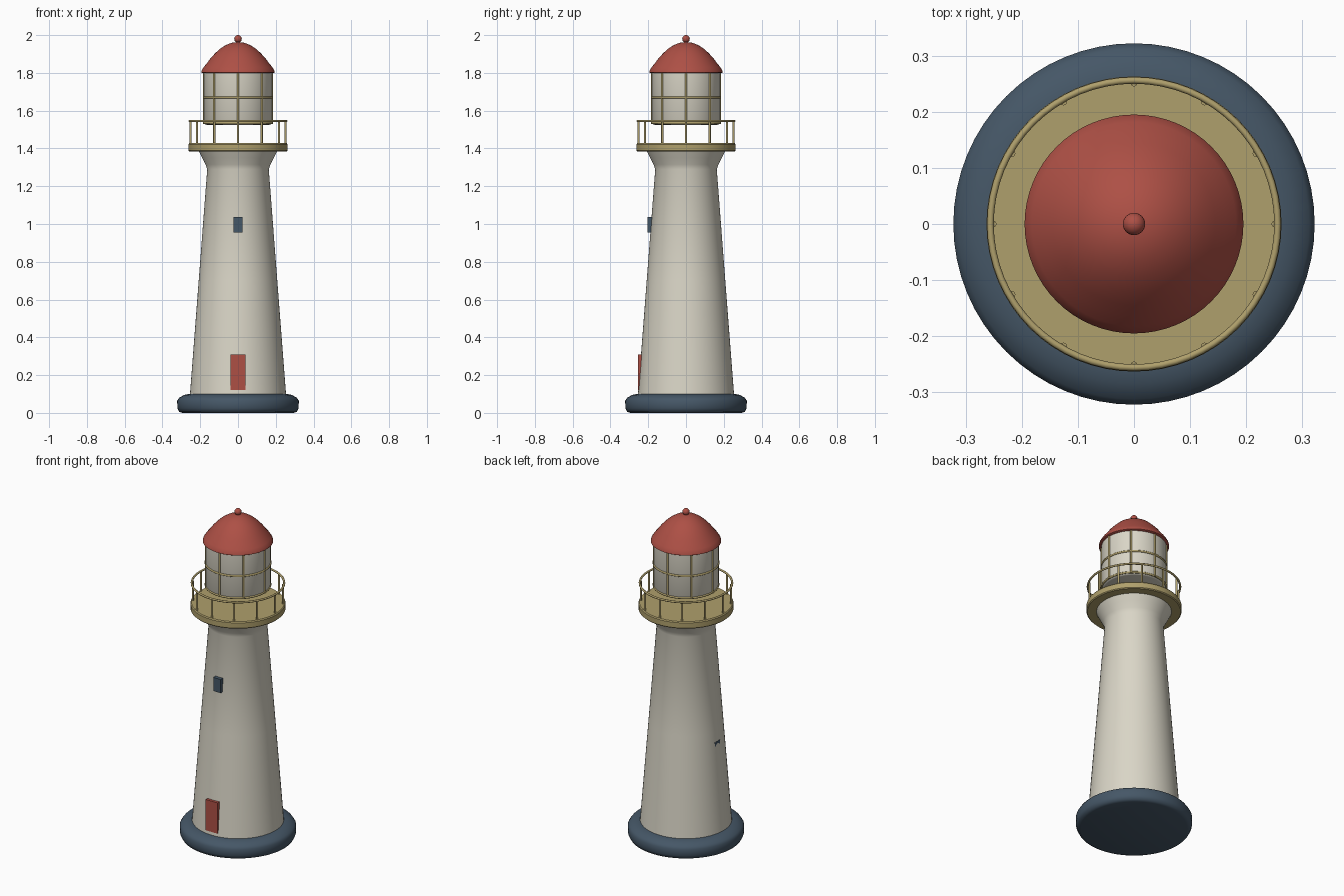
import bpy, bmesh, math
from mathutils import Vector

if "Cube" in bpy.data.objects:
    bpy.data.objects.remove(bpy.data.objects["Cube"])


def material(name, rgb):
    m = bpy.data.materials.new(name)
    m.diffuse_color = (*rgb, 1)
    m.use_nodes = True
    m.node_tree.nodes["Principled BSDF"].inputs["Base Color"].default_value = m.diffuse_color
    return m


CREAM = material("cream", (0.70, 0.67, 0.57))
RED = material("brick red", (0.42, 0.08, 0.06))
GOLD = material("dull gold", (0.43, 0.35, 0.15))
NAVY = material("slate blue", (0.06, 0.095, 0.135))


def finish(obj, name, mat, angle=35):
    obj.name = name
    obj.data.materials.append(mat)
    bpy.ops.object.select_all(action='DESELECT')
    obj.select_set(True)
    bpy.context.view_layer.objects.active = obj
    bpy.ops.object.shade_smooth_by_angle(angle=math.radians(angle))
    return obj


def lathe(name, profile, mat, n=64, angle=35):
    """Revolve (radius, z) points about z, capping both ends."""
    bm = bmesh.new()
    rings = [[bm.verts.new((r * math.cos(2 * math.pi * i / n),
                            r * math.sin(2 * math.pi * i / n), z))
              for i in range(n)] for r, z in profile]
    for a, b in zip(rings, rings[1:]):
        for i in range(n):
            j = (i + 1) % n
            bm.faces.new((a[i], a[j], b[j], b[i]))
    bm.faces.new(rings[0][::-1])
    bm.faces.new(rings[-1])
    mesh = bpy.data.meshes.new(name)
    bm.to_mesh(mesh)
    bm.free()
    obj = bpy.data.objects.new(name, mesh)
    bpy.context.collection.objects.link(obj)
    return finish(obj, name, mat, angle)


def ring(name, radius, minor, z, mat):
    bpy.ops.mesh.primitive_torus_add(major_radius=radius, minor_radius=minor,
                                     major_segments=64, minor_segments=10,
                                     location=(0, 0, z))
    return finish(bpy.context.object, name, mat, 60)


def uprights(name, count, radius, thick, z0, z1, mat):
    for i in range(count):
        a = 2 * math.pi * i / count
        bpy.ops.mesh.primitive_cylinder_add(
            vertices=12, radius=thick, depth=z1 - z0,
            location=(radius * math.cos(a), radius * math.sin(a), (z0 + z1) / 2))
        finish(bpy.context.object, f"{name}_{i + 1}", mat)


def box(name, lo, hi, mat):
    lo, hi = Vector(lo), Vector(hi)
    bpy.ops.mesh.primitive_cube_add(size=1, location=(lo + hi) / 2)
    obj = bpy.context.object
    obj.scale = hi - lo
    return finish(obj, name, mat)


# Foundation and tapered tower with flared top
lathe("foundation", [(0.295, 0), (0.312, 0.006), (0.321, 0.025), (0.322, 0.065),
                     (0.312, 0.08), (0.285, 0.095), (0.26, 0.1)], NAVY, angle=50)
lathe("tower", [(0.255, 0.09), (0.208, 0.7), (0.163, 1.29), (0.172, 1.315),
                (0.19, 1.35), (0.21, 1.39)], CREAM)

# Gallery deck and railing
lathe("gallery_deck", [(0.258, 1.385), (0.263, 1.39), (0.263, 1.422),
                       (0.258, 1.428)], GOLD)
uprights("rail_post", 12, 0.251, 0.006, 1.42, 1.545, GOLD)
ring("gallery_rail", 0.256, 0.006, 1.545, GOLD)

# Lantern room, raised above the deck, with glazing bars
lathe("lantern_room", [(0.165, 1.525), (0.175, 1.528), (0.18, 1.537),
                       (0.18, 1.81)], CREAM, angle=50)
uprights("glazing_bar", 8, 0.18, 0.006, 1.53, 1.81, GOLD)
ring("lantern_lower_ring", 0.179, 0.006, 1.535, GOLD)
ring("lantern_middle_ring", 0.18, 0.006, 1.67, GOLD)

# Domed roof and finial
lathe("dome_roof", [(0.19, 1.80), (0.195, 1.803), (0.193, 1.812), (0.182, 1.83),
                    (0.164, 1.852), (0.145, 1.878), (0.121, 1.904),
                    (0.095, 1.928), (0.065, 1.947), (0.035, 1.959),
                    (0.005, 1.963)], RED, angle=50)
bpy.ops.mesh.primitive_uv_sphere_add(segments=24, ring_count=12, radius=0.02,
                                     location=(0, 0, 1.98))
finish(bpy.context.object, "finial", RED)

# Door and windows as thin plates on the tower wall
box("door", (-0.04, -0.255, 0.12), (0.04, -0.2455, 0.308), RED)
box("door_backing", (-0.04, -0.246, 0.12), (0.04, -0.236, 0.308), RED)
box("front_window", (-0.025, -0.203, 0.955), (0.025, -0.194, 1.038), NAVY)
box("front_window_backing", (-0.025, -0.195, 0.955), (0.025, -0.18, 1.038), NAVY)
box("side_window", (-0.2138, -0.025, 0.55), (-0.205, 0.025, 0.635), NAVY)
